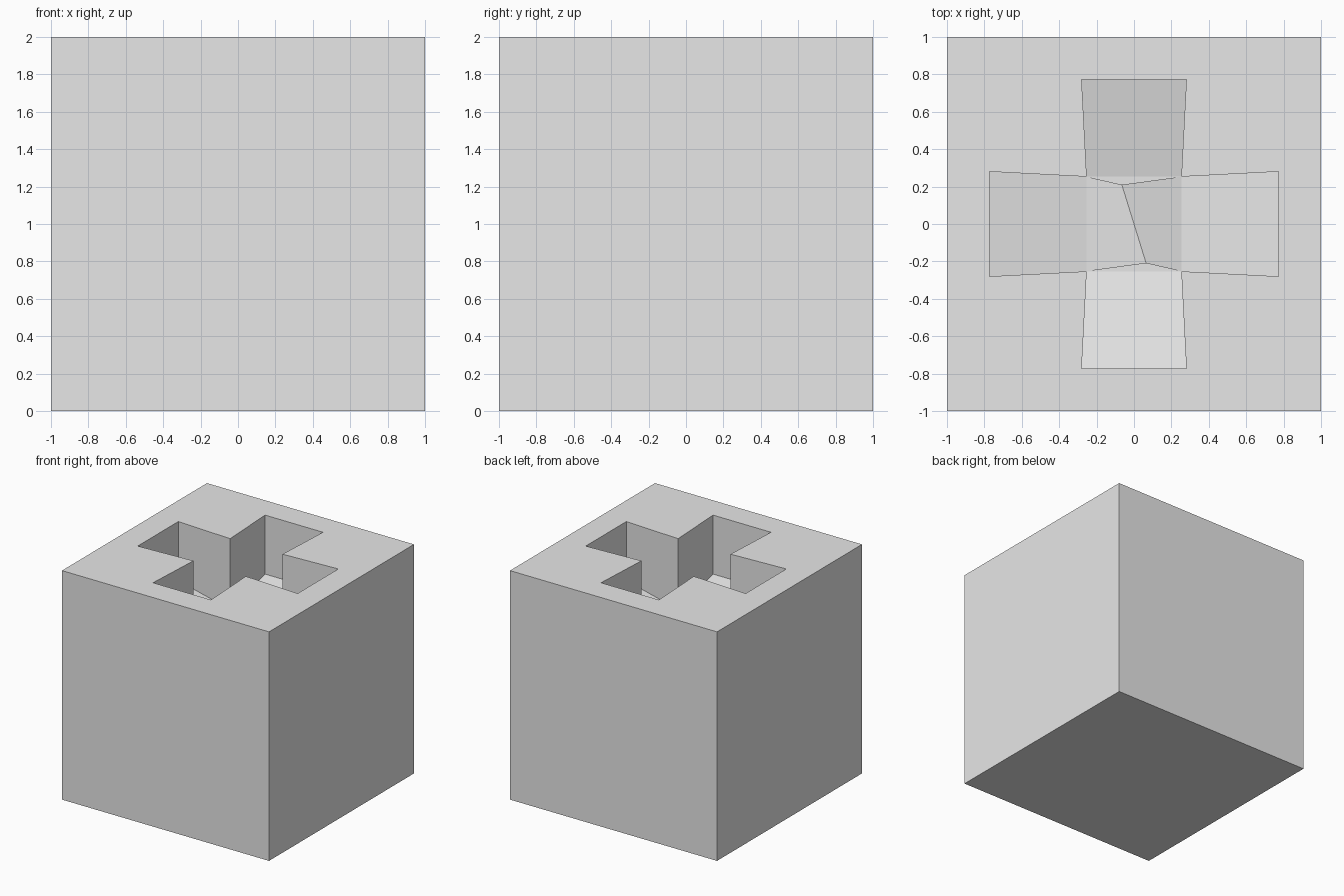
import bpy
import bmesh
from mathutils import Matrix, Vector

default_cube = bpy.data.objects.get("Cube")
if default_cube:
    bpy.data.objects.remove(default_cube, do_unlink=True)

TOP = 2.0          # top of the block
ARM_END_Z = 1.485  # socket floor at the arm ends
CENTRE_Z = 1.38    # socket floor at the inner corners
RIDGE_Z = 1.46     # crest in the middle of the floor

grey = bpy.data.materials.new("plain grey")
grey.use_nodes = True
colour = (0.8, 0.8, 0.8, 1.0)
grey.diffuse_color = colour
grey.node_tree.nodes["Principled BSDF"].inputs["Base Color"].default_value = colour


def finish(bm, name):
    mesh = bpy.data.meshes.new(name)
    bm.to_mesh(mesh)
    bm.free()
    mesh.materials.append(grey)
    obj = bpy.data.objects.new(name, mesh)
    bpy.context.collection.objects.link(obj)
    return obj


def ring(bm, x, y, z):
    """One point repeated at four quarter turns."""
    return [bm.verts.new(Matrix.Rotation(k * 1.5707963, 3, 'Z') @ Vector((x, y, z)))
            for k in range(4)]


# Block with a cross-shaped socket, built as four quarter turns
bm = bmesh.new()
base = ring(bm, 1, 1, 0)
rim = ring(bm, 1, 1, TOP)
end_a, end_b, inner = (ring(bm, x, y, TOP)
                       for x, y in ((0.773, -0.28), (0.773, 0.28), (0.253, 0.253)))
low_a, low_b = (ring(bm, 0.773, y, ARM_END_Z) for y in (-0.28, 0.28))
low_inner = ring(bm, 0.253, 0.253, CENTRE_Z)

for k in range(4):
    n, p = (k + 1) % 4, k - 1
    for face in (
        (base[p], base[k], rim[k], rim[p]),                   # outer side
        (rim[p], rim[k], end_b[k], end_a[k]),                 # top beside arm end
        (rim[k], end_a[n], inner[k], end_b[k]),               # top corner
        (end_a[k], end_b[k], low_b[k], low_a[k]),             # arm end wall
        (end_b[k], inner[k], low_inner[k], low_b[k]),         # arm side walls
        (inner[k], end_a[n], low_a[n], low_inner[k]),
        (low_a[k], low_b[k], low_inner[k], low_inner[p]),     # sloping arm floor
    ):
        bm.faces.new(face)
bm.faces.new(base)
bm.faces.new(low_inner)
bmesh.ops.recalc_face_normals(bm, faces=bm.faces)
finish(bm, "socket_block")

# Low slanted crest on the middle of the socket floor
bm = bmesh.new()
corners = ring(bm, 0.253, 0.253, CENTRE_Z)
back = bm.verts.new((-0.065, 0.21, RIDGE_Z))
front = bm.verts.new((0.065, -0.21, RIDGE_Z))
bm.faces.new((corners[1], corners[2], front, back))
bm.faces.new((corners[3], corners[0], back, front))
finish(bm, "floor_ridge")
